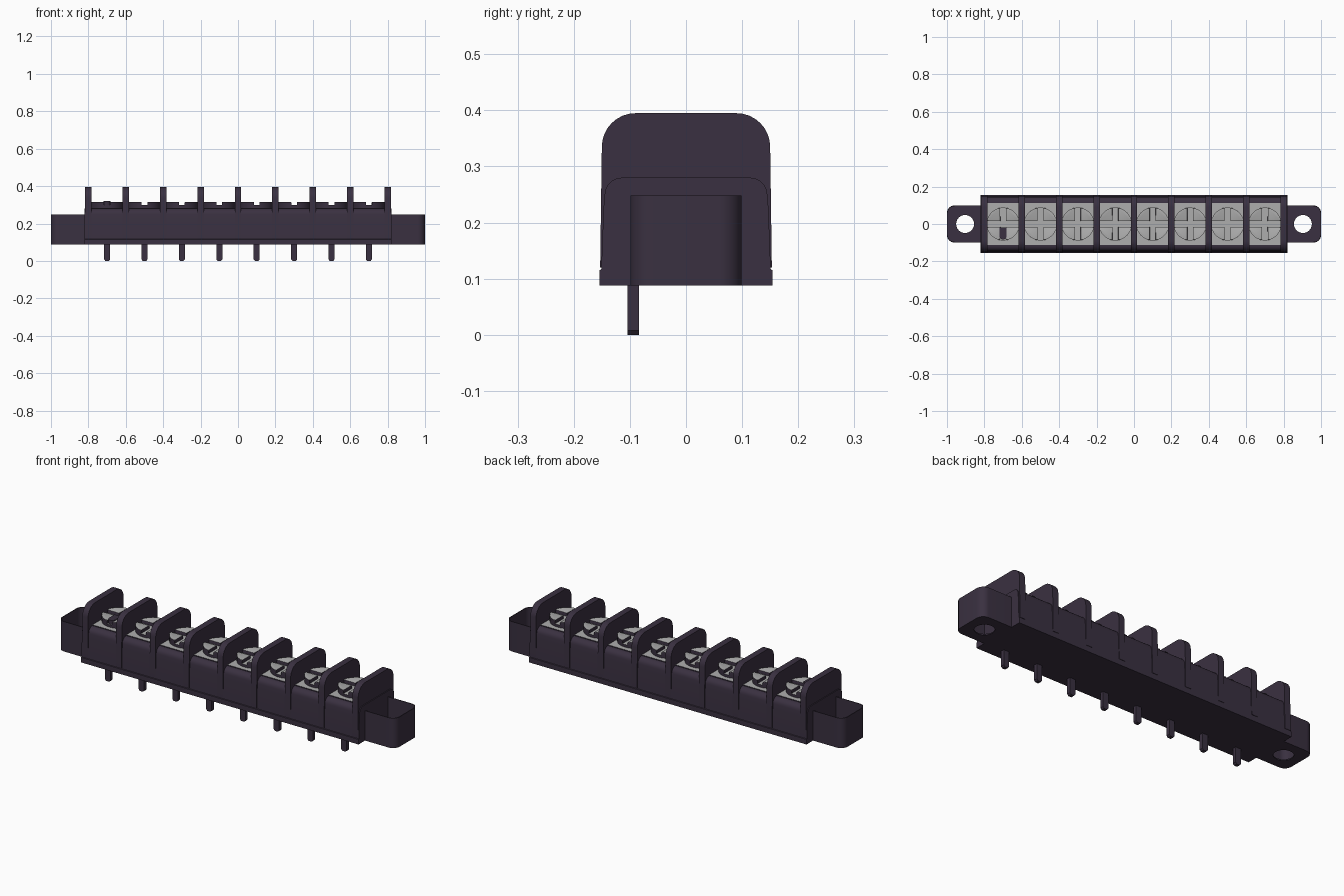
import bpy, bmesh
from math import sin, cos, pi, radians
from mathutils import Vector

cube = bpy.data.objects.get("Cube")
if cube:
    bpy.data.objects.remove(cube, do_unlink=True)


def material(name, rgb):
    m = bpy.data.materials.new(name)
    m.use_nodes = True
    m.diffuse_color = (*rgb, 1)
    m.node_tree.nodes["Principled BSDF"].inputs["Base Color"].default_value = (*rgb, 1)
    return m


PLASTIC = material("dark plum plastic", (0.042, 0.03, 0.052))
METAL = material("light grey metal", (0.42, 0.42, 0.42))

PITCH, COUNT = 0.2, 8
BASE = 0.088
centres = [(i - (COUNT - 1) / 2) * PITCH for i in range(COUNT)]


def arc(cx, cy, r, start, end, steps=8):
    angles = [radians(start + (end - start) * i / steps) for i in range(steps + 1)]
    return [(cx + r * cos(a), cy + r * sin(a)) for a in angles]


def prism(name, outline, low, high, axis="Z", metal_top=False, bevel=0, place=(0, 0, 0)):
    """Extrude a closed outline along Z (outline is x, y) or X (outline is y, z)."""
    bm = bmesh.new()

    def point(u, v, t):
        return (u, v, t) if axis == "Z" else (t, u, v)
    bottom = [bm.verts.new(point(u, v, low)) for u, v in outline]
    top = [bm.verts.new(point(u, v, high)) for u, v in outline]
    bm.faces.new(bottom[::-1])
    cap = bm.faces.new(top)
    n = len(outline)
    for i in range(n):
        j = (i + 1) % n
        bm.faces.new((bottom[i], bottom[j], top[j], top[i]))
    if bevel:
        bmesh.ops.bevel(bm, geom=list(cap.edges), offset=bevel, segments=2,
                        affect="EDGES", profile=0.5)
    bmesh.ops.recalc_face_normals(bm, faces=bm.faces)
    # Upward faces of the contacts are bare metal
    for f in bm.faces:
        f.material_index = int(metal_top and f.normal.z > 0.6)
    mesh = bpy.data.meshes.new(name)
    bm.to_mesh(mesh)
    bm.free()
    mesh.materials.append(PLASTIC)
    mesh.materials.append(METAL)
    ob = bpy.data.objects.new(name, mesh)
    ob.location = Vector(place)
    bpy.context.collection.objects.link(ob)
    return ob


def smooth(ob):
    bpy.ops.object.select_all(action="DESELECT")
    ob.select_set(True)
    bpy.context.view_layer.objects.active = ob
    bpy.ops.object.shade_smooth_by_angle(angle=radians(35))


def cut(ob, cutter):
    bpy.ops.object.select_all(action="DESELECT")
    ob.select_set(True)
    bpy.context.view_layer.objects.active = ob
    mod = ob.modifiers.new("cut", "BOOLEAN")
    mod.operation, mod.solver, mod.object = "DIFFERENCE", "EXACT", cutter
    bpy.ops.object.modifier_apply(modifier=mod.name)
    bpy.data.objects.remove(cutter, do_unlink=True)


def rectangle(x, y):
    return [(-x, -y), (x, -y), (x, y), (-x, y)]


# Body: long block with rounded upper edges and a small foot
right = [(0.154, BASE), (0.154, 0.115), (0.151, 0.117), (0.147, 0.225)]
right += arc(0.115, 0.25, 0.03, 0, 90, 5)
left = [(-y, z) for y, z in reversed(right)]
smooth(prism("body", right + left, -0.822, 0.822, "X"))

# Barrier walls with rounded top corners
side = [(0.153, 0.12), (0.15, 0.335)] + arc(0.09, 0.335, 0.06, 0, 90)[1:]
side += [(-y, z) for y, z in reversed(side)]
for i in range(COUNT + 1):
    x = (i - COUNT / 2) * PITCH
    smooth(prism(f"barrier_wall_{i + 1}", side, -0.017, 0.017, "X", place=(x, 0, 0)))

# Terminals: contact plate, slotted screw and solder pin
quarter = [(0.015, 0.015)] + arc(0, 0, 0.088, 10, 80, 10)
disc = arc(0, 0, 0.088, 0, 360, 40)[:-1]
tip = [(-0.016, 0.1), (-0.016, 0.008), (-0.009, 0), (0.009, 0), (0.016, 0.008), (0.016, 0.1)]
for i, x in enumerate(centres, 1):
    prism(f"contact_plate_{i}", rectangle(0.083, 0.113), 0.26, 0.284,
          metal_top=True, place=(x, 0, 0))
    smooth(prism(f"screw_base_{i}", disc, 0.28, 0.298, metal_top=True, place=(x, 0, 0)))
    for k in range(4):
        a = k * pi / 2
        turned = [(u * cos(a) - v * sin(a), u * sin(a) + v * cos(a)) for u, v in quarter]
        smooth(prism(f"screw_head_{i}_quarter_{k + 1}", turned, 0.295, 0.316,
                     metal_top=True, bevel=0.004, place=(x, 0, 0)))
    pin = prism(f"solder_pin_{i}", tip, -0.01, 0.01, "Z", place=(x, -0.094, 0))
    pin.rotation_euler.x = pi / 2

# Small dark tab lying on the first screw
tab = arc(0, -0.065, 0.019, 180, 360) + [(0.019, -0.018), (-0.019, -0.018)]
prism("marker_tab", tab, 0.29, 0.32, place=(centres[0], 0, 0))


# Mounting ears: open trays with a screw hole in the floor
def ear_outline(s, inner, outer, half, r):
    pts = [(inner, -half)] + arc(outer - r, -half + r, r, -90, 0)
    pts += arc(outer - r, half - r, r, 0, 90) + [(inner, half)]
    return [(s * x, y) for x, y in pts]


for s, label in ((1, "left"), (-1, "right")):
    ear = prism(f"{label}_mounting_ear", ear_outline(s, 0.81, 1.0, 0.099, 0.04), BASE, 0.248)
    cut(ear, prism("ear_hollow", ear_outline(s, 0.815, 0.996, 0.095, 0.036), BASE + 0.006, 0.3))
    hole = arc(s * 0.903, 0, 0.048, 0, 360, 32)[:-1]
    cut(ear, prism("ear_hole", hole, 0.05, 0.2))
    smooth(ear)
